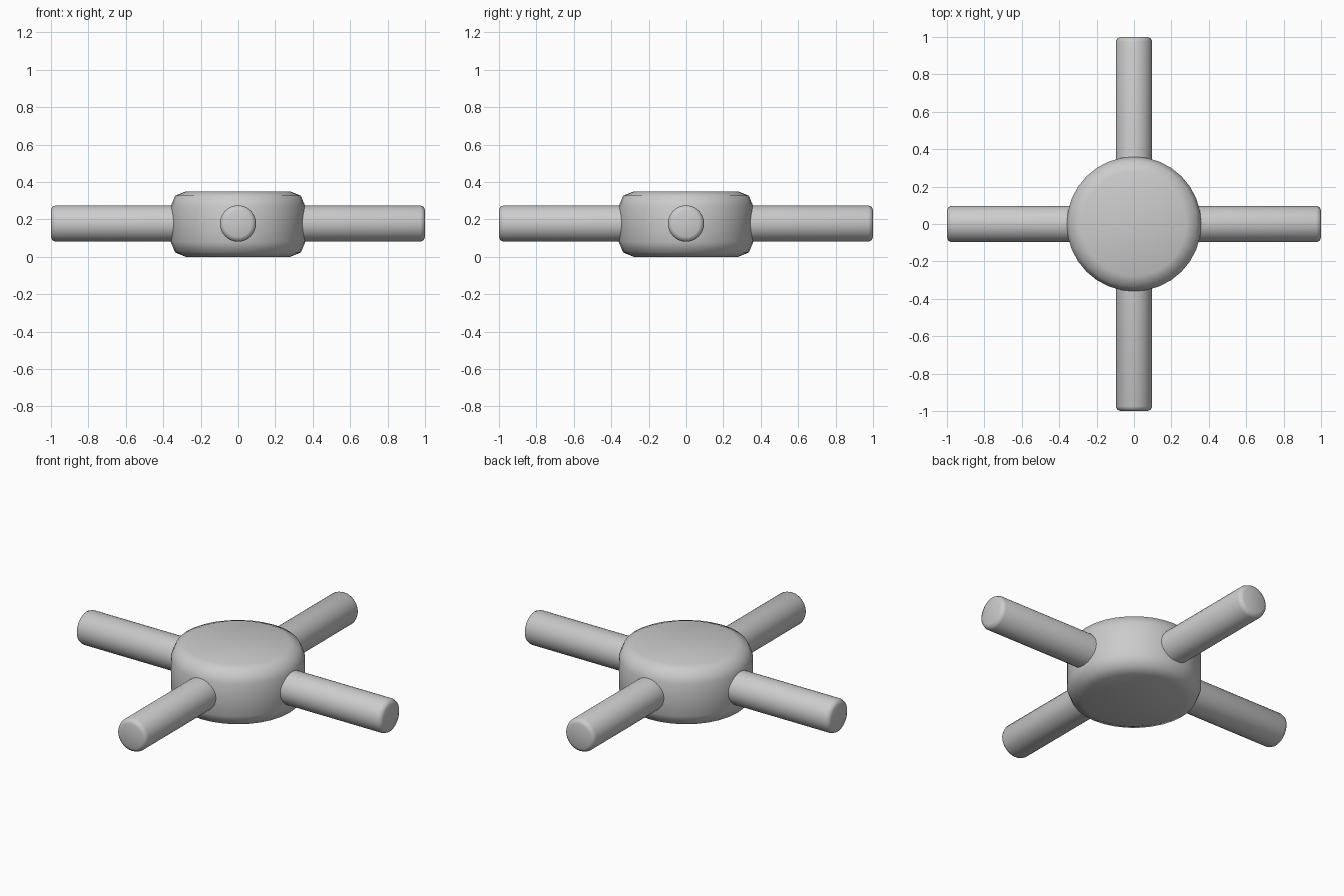
import bpy
from math import radians

if "Cube" in bpy.data.objects:
    bpy.data.objects.remove(bpy.data.objects["Cube"])

CENTRE_Z = 0.175


def rounded_cylinder(name, radius, depth, bevel, z, sides=32, rotation=(0, 0, 0)):
    """Smooth cylinder with two-step rounded rims."""
    bpy.ops.mesh.primitive_cylinder_add(
        vertices=sides, radius=radius, depth=depth, location=(0, 0, z), rotation=rotation)
    ob = bpy.context.object
    ob.name = name
    mod = ob.modifiers.new("rounded_rims", 'BEVEL')
    mod.width = bevel
    mod.segments = 2
    mod.limit_method = 'ANGLE'
    mod.angle_limit = radians(40)
    bpy.ops.object.modifier_apply(modifier=mod.name)
    bpy.ops.object.shade_smooth_by_angle(angle=radians(50))
    return ob


# Central hub
rounded_cylinder("hub", 0.36, 0.35, 0.08, CENTRE_Z)

# Two crossing bars, giving four arms
rounded_cylinder("bar_left_right", 0.097, 2.0, 0.025, CENTRE_Z + 0.003,
                 rotation=(0, radians(90), 0))
rounded_cylinder("bar_front_back", 0.097, 2.0, 0.025, CENTRE_Z + 0.003,
                 rotation=(radians(90), 0, 0))
